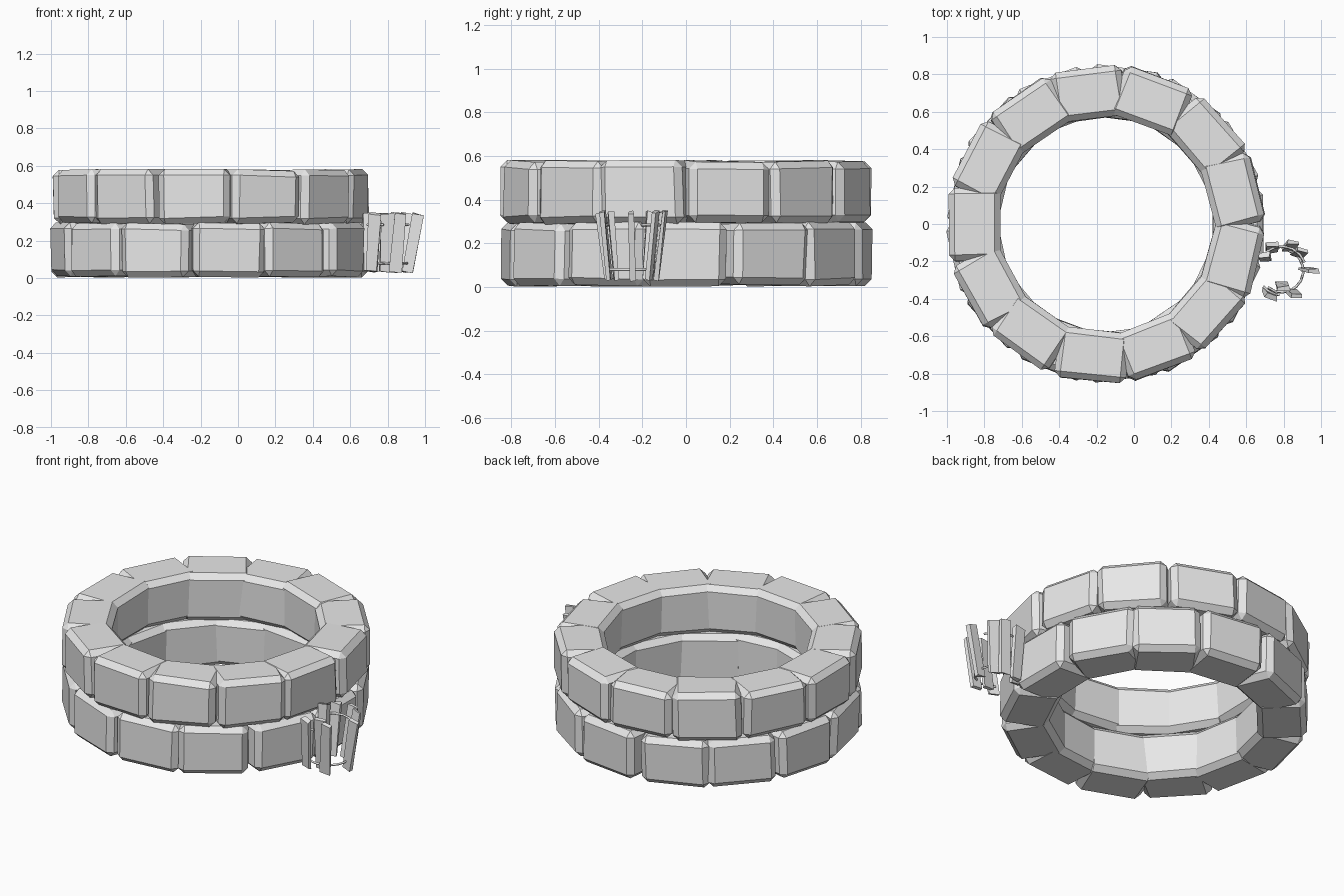
import bpy, bmesh, math, random
from mathutils import Matrix, Vector

random.seed(4)
if "Cube" in bpy.data.objects:
    bpy.data.objects.remove(bpy.data.objects["Cube"])

grey = bpy.data.materials.new("plain_grey")
grey.use_nodes = True
grey.diffuse_color = (0.8, 0.8, 0.8, 1)
grey.node_tree.nodes["Principled BSDF"].inputs["Base Color"].default_value = (0.8, 0.8, 0.8, 1)

RING_X = -0.15
STONES = 13


def box(name, size, matrix, bevel=0.0, jitter=0.0):
    """Box with slightly uneven corners and chamfered edges."""
    bm = bmesh.new()
    bmesh.ops.create_cube(bm, size=1)
    for v in bm.verts:
        v.co = Vector(a * s + random.uniform(-jitter, jitter) for a, s in zip(v.co, size))
    if bevel:
        bmesh.ops.bevel(bm, geom=bm.edges[:], offset=bevel, segments=1, affect='EDGES')
    bm.transform(matrix)
    mesh = bpy.data.meshes.new(name)
    bm.to_mesh(mesh)
    bm.free()
    mesh.materials.append(grey)
    obj = bpy.data.objects.new(name, mesh)
    bpy.context.collection.objects.link(obj)
    return obj


# Two courses of stones, the upper one turned half a stone
for course, z, turn in (("lower", 0.15, 0.5), ("upper", 0.435, 0.0)):
    for i in range(STONES):
        angle = math.pi + (i + turn) * math.tau / STONES
        place = (Matrix.Translation((RING_X, 0, z))
                 @ Matrix.Rotation(angle + random.uniform(-0.02, 0.02), 4, 'Z')
                 @ Matrix.Translation((0.702, 0, 0)))
        box(f"{course}_stone_{i + 1}", (0.27, 0.385, 0.285), place, 0.032, 0.007)

# Loose bucket staves: foot x, y and head x, y
staves = [
    (0.715, -0.36, 0.735, -0.39), (0.79, -0.32, 0.80, -0.345),
    (0.84, -0.355, 0.87, -0.385), (0.905, -0.24, 0.96, -0.25),
    (0.87, -0.17, 0.905, -0.14), (0.82, -0.14, 0.85, -0.10),
    (0.735, -0.145, 0.74, -0.11), (0.70, -0.19, 0.695, -0.165),
]
for i, (fx, fy, hx, hy) in enumerate(staves):
    foot = Vector((fx, fy, 0.035))
    head = Vector((hx, hy, 0.345))
    axis = (head - foot).normalized()
    side = Vector((1, random.uniform(-0.3, 0.3), 0))
    side = (side - axis * side.dot(axis)).normalized()
    rot = Matrix((side, axis.cross(side), axis)).transposed().to_4x4()
    place = Matrix.Translation((foot + head) / 2) @ rot
    box(f"bucket_stave_{i + 1}", (0.062, 0.022, (head - foot).length), place, 0, 0.006)


def hoop(name, z, radius, start, end):
    """Thin broken hoop following an arc given in degrees."""
    curve = bpy.data.curves.new(name, 'CURVE')
    curve.dimensions = '3D'
    curve.bevel_depth = 0.007
    curve.bevel_resolution = 0
    curve.use_fill_caps = True
    count = max(3, int((end - start) / 20))
    spline = curve.splines.new('POLY')
    spline.points.add(count)
    for i, p in enumerate(spline.points):
        a = math.radians(start + (end - start) * i / count)
        p.co = (0.79 + radius * math.cos(a), -0.25 + radius * math.sin(a), z, 1)
    curve.materials.append(grey)
    bpy.context.collection.objects.link(bpy.data.objects.new(name, curve))


hoop("lower_hoop", 0.08, 0.115, -130, 75)
hoop("upper_hoop_back", 0.285, 0.13, 20, 130)
hoop("upper_hoop_front", 0.285, 0.13, -140, -95)
